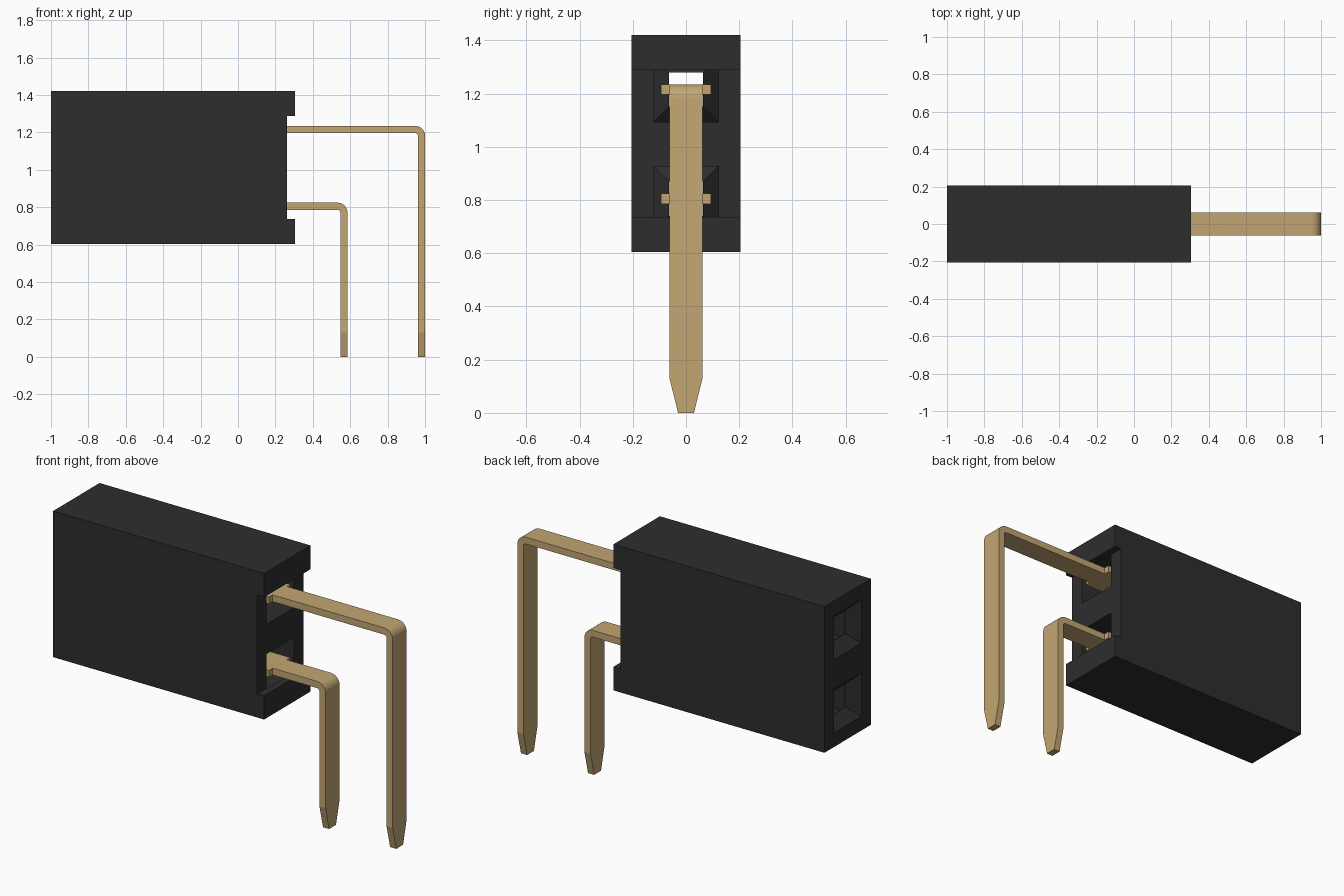
import bpy, bmesh, math

cube = bpy.data.objects.get("Cube")
if cube:
    bpy.data.objects.remove(cube, do_unlink=True)


def material(name, rgb, rough, metal=0.0):
    m = bpy.data.materials.new(name)
    m.use_nodes = True
    m.diffuse_color = (*rgb, 1)
    bsdf = m.node_tree.nodes["Principled BSDF"]
    bsdf.inputs["Base Color"].default_value = (*rgb, 1)
    bsdf.inputs["Roughness"].default_value = rough
    bsdf.inputs["Metallic"].default_value = metal
    return m


BLACK = material("black plastic", (0.027, 0.027, 0.027), 0.6)
GOLD = material("pale gold", (0.54, 0.38, 0.17), 0.5)


def loft(name, sections, mat, capped=True, closed=False):
    """Skin a list of four-cornered sections into one mesh object."""
    bm = bmesh.new()
    rings = [[bm.verts.new(p) for p in s] for s in sections]
    for a, b in zip(rings, rings[1:]):
        for i in range(4):
            j = (i + 1) % 4
            bm.faces.new((a[i], a[j], b[j], b[i]))
    if capped:
        bm.faces.new(rings[0])
        bm.faces.new(rings[-1])
    bmesh.ops.recalc_face_normals(bm, faces=bm.faces)
    me = bpy.data.meshes.new(name)
    bm.to_mesh(me)
    bm.free()
    me.materials.append(mat)
    ob = bpy.data.objects.new(name, me)
    bpy.context.collection.objects.link(ob)
    return ob


def rect(x, hy, z0, z1):
    return [(x, -hy, z0), (x, hy, z0), (x, hy, z1), (x, -hy, z1)]


def box(name, x0, x1, hy, z0, z1):
    return loft(name, [rect(x0, hy, z0, z1), rect(x1, hy, z0, z1)], BLACK)


def cut(target, cutter):
    bpy.context.view_layer.objects.active = target
    mod = target.modifiers.new("cut", 'BOOLEAN')
    mod.operation = 'DIFFERENCE'
    mod.solver = 'EXACT'
    mod.object = cutter
    cutter.hide_render = True
    bpy.ops.object.modifier_apply(modifier=mod.name)
    bpy.data.objects.remove(cutter, do_unlink=True)


# Socket housing with a recessed pin end and two square cavities
RECESS_X = 0.262
CENTRES = {"lower": 0.805, "upper": 1.215}
HOLE, THROAT = 0.122, 0.064
housing = box("housing", -1.0, 0.305, 0.205, 0.604, 1.421)
cut(housing, box("recess_cutter", RECESS_X, 0.4, 0.3, 0.736, 1.288))
for z in CENTRES.values():
    cut(housing, box("cavity_cutter", -1.1, RECESS_X + 0.002, HOLE,
                     z - HOLE, z + HOLE))

# Funnel lips that guide a mating pin into each cavity
for side, z in CENTRES.items():
    loft(side + "_funnel",
         [rect(-1.0, HOLE, z - HOLE, z + HOLE),
          rect(-0.94, THROAT, z - THROAT, z + THROAT),
          rect(-0.937, THROAT, z - THROAT, z + THROAT),
          rect(-0.99, HOLE, z - HOLE, z + HOLE)], BLACK, capped=False)


# Flat right-angle pins: hidden contact, wide shoulder, bend, tapered tip
THICK, HALF_W = 0.038, 0.062
R_OUT = 0.052


def bent_pin(name, z_mid, x_out):
    top, bottom = z_mid + THICK / 2, z_mid - THICK / 2
    secs = [rect(x, w, bottom, top) for x, w in (
        (-0.45, HALF_W), (0.10, HALF_W), (0.10, 0.094),
        (0.258, 0.094), (0.258, HALF_W))]
    cx, cz, r_in = x_out - R_OUT, top - R_OUT, R_OUT - THICK

    def section(outer, inner, w):
        return [(inner[0], -w, inner[1]), (inner[0], w, inner[1]),
                (outer[0], w, outer[1]), (outer[0], -w, outer[1])]

    for i in range(9):
        a = math.radians(90 - 90 * i / 8)
        c, s = math.cos(a), math.sin(a)
        secs.append(section((cx + R_OUT * c, cz + R_OUT * s),
                            (cx + r_in * c, cz + r_in * s), HALF_W))
    for z, w in ((0.13, HALF_W), (0.0, 0.03)):
        secs.append(section((x_out, z), (x_out - THICK, z), w))
    pin = loft(name, secs, GOLD)
    bpy.ops.object.select_all(action='DESELECT')
    pin.select_set(True)
    bpy.context.view_layer.objects.active = pin
    bpy.ops.object.shade_smooth_by_angle(angle=math.radians(12.5))


bent_pin("lower_pin", CENTRES["lower"], 0.585)
bent_pin("upper_pin", CENTRES["upper"], 1.0)
